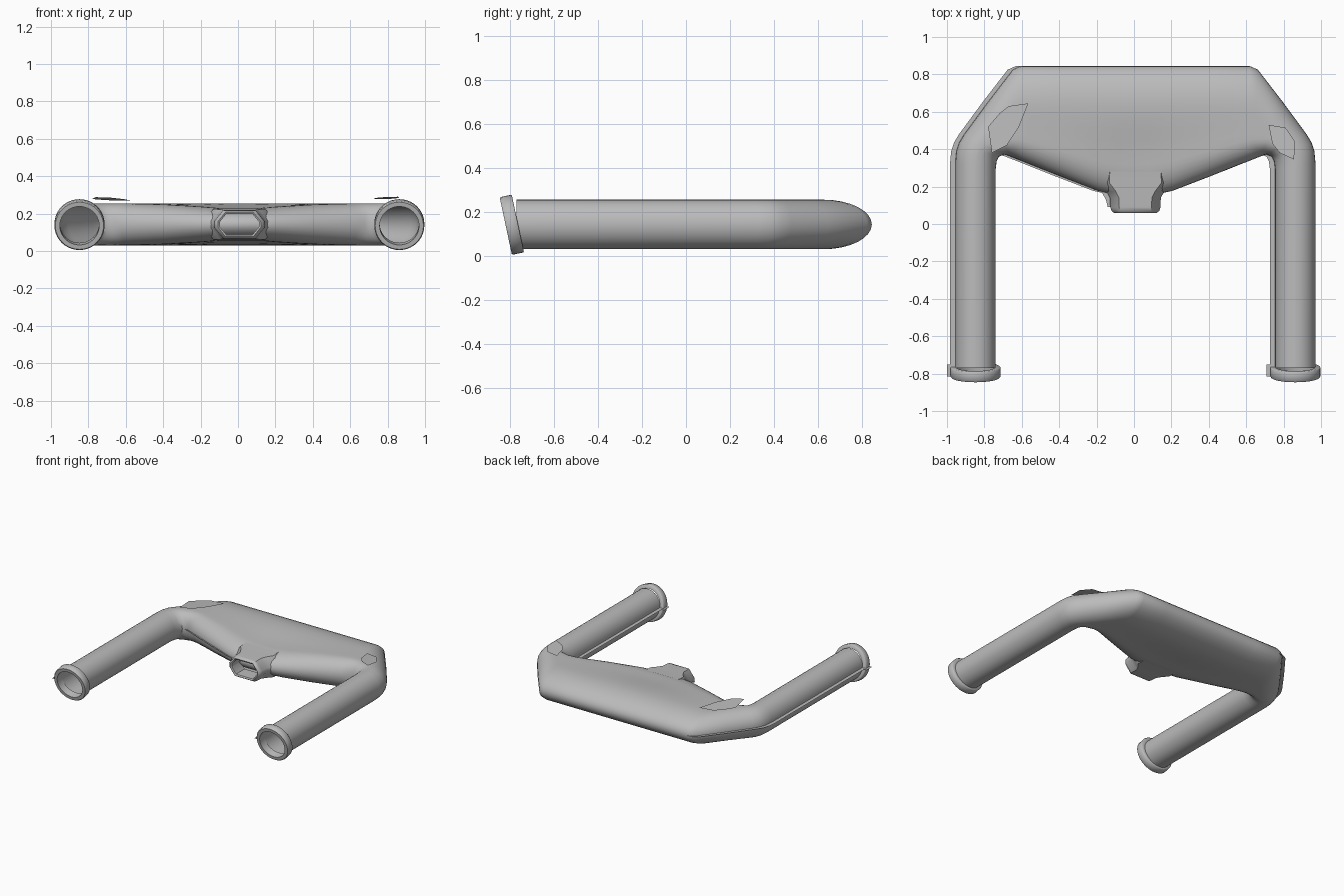
import bpy, bmesh
from math import sin, cos, pi, radians
from mathutils import Vector, Matrix

if "Cube" in bpy.data.objects:
    bpy.data.objects.remove(bpy.data.objects["Cube"])

grey = bpy.data.materials.new("plain_grey")
grey.use_nodes = True
grey.diffuse_color = (0.5, 0.5, 0.5, 1)
grey.node_tree.nodes["Principled BSDF"].inputs["Base Color"].default_value = (0.5, 0.5, 0.5, 1)

MID_X, MID_Z, HALF = 0.0075, 0.1425, 0.1125
LEG_X = 0.855


def finish(name, bm, angle=40):
    bmesh.ops.remove_doubles(bm, verts=bm.verts, dist=0.0002)
    bmesh.ops.recalc_face_normals(bm, faces=bm.faces)
    mesh = bpy.data.meshes.new(name)
    bm.to_mesh(mesh)
    bm.free()
    mesh.materials.append(grey)
    ob = bpy.data.objects.new(name, mesh)
    bpy.context.collection.objects.link(ob)
    bpy.ops.object.select_all(action="DESELECT")
    ob.select_set(True)
    bpy.context.view_layer.objects.active = ob
    bpy.ops.object.shade_smooth_by_angle(angle=radians(angle))
    return ob


def loft(name, rings, angle=40, loop=False):
    """Skin a row of closed rings, leaving the ends open unless looped."""
    bm = bmesh.new()
    rows = [[bm.verts.new(p) for p in ring] for ring in rings]
    pairs = list(zip(rows, rows[1:])) + ([(rows[-1], rows[0])] if loop else [])
    for a, b in pairs:
        for i in range(len(a)):
            j = (i + 1) % len(a)
            bm.faces.new((a[i], a[j], b[j], b[i]))
    return finish(name, bm, angle)


def sheet(name, polygons):
    bm = bmesh.new()
    for poly in polygons:
        bm.faces.new([bm.verts.new(p) for p in poly])
    return finish(name, bm)


def section(inner, outer, ri, ro, hi):
    """Rounded cross-section standing between an inner and an outer edge point."""
    a, b = Vector((*inner, MID_Z)), Vector((*outer, MID_Z))
    length = (b - a).length
    d = (b - a) / length
    ri, ro = min(ri, length * 0.49), min(ro, length * 0.49)
    top = []
    for k in range(9):
        t = k / 8 * pi / 2
        top.append((ri * (1 - cos(t)), hi * sin(t)))
    for k in range(1, 5):
        t = k / 5
        ease = t * t * (3 - 2 * t)
        top.append((ri + (length - ri - ro) * t, hi + (HALF - hi) * ease))
    for k in range(8, -1, -1):
        t = k / 8 * pi / 2
        top.append((length - ro * (1 - cos(t)), HALF * sin(t)))
    half = [a + d * s + Vector((0, 0, h)) for s, h in top]
    under = [a + d * s - Vector((0, 0, h)) for s, h in top[-2:0:-1]]
    return half + under


# Main shell: inner edge, outer edge, edge roundings, inner half height
stations = [
    ((0.7475, -0.77), (0.9625, -0.77), 0.11, 0.11, HALF),
    ((0.7475, 0.29), (0.9625, 0.33), 0.11, 0.11, HALF),
    ((0.742, 0.335), (0.957, 0.39), 0.11, 0.11, HALF),
    ((0.73, 0.36), (0.942, 0.435), 0.11, 0.12, HALF),
    ((0.70, 0.372), (0.915, 0.48), 0.11, 0.12, HALF),
    ((0.67, 0.362), (0.79, 0.65), 0.10, 0.16, HALF),
    ((0.645, 0.352), (0.655, 0.825), 0.10, 0.21, HALF),
    ((0.62, 0.342), (0.61, 0.845), 0.11, 0.22, HALF),
    ((0.40, 0.255), (0.40, 0.845), 0.14, 0.22, 0.107),
    ((0.20, 0.178), (0.20, 0.845), 0.16, 0.22, 0.095),
    ((0.08, 0.15), (0.08, 0.845), 0.17, 0.22, 0.085),
]
flip = lambda p: (-p[0], p[1])
stations += [(flip(i), flip(o), *rest) for i, o, *rest in reversed(stations)]
move = lambda p: (p[0] + MID_X, p[1])
stations = [(move(i), move(o), *rest) for i, o, *rest in stations]
loft("main_shell", [section(*s) for s in stations])

# Thin seam flange at mid height, shifted sideways from both edges
SHIFT = -0.028
strips = []
for edge in (0, 1):
    line = [s[edge] for s in stations]
    for (x0, y0), (x1, y1) in zip(line, line[1:]):
        if (x1 - x0) ** 2 + (y1 - y0) ** 2 > 0 and y0 != y1:
            strips.append([(x0, y0, MID_Z), (x1, y1, MID_Z),
                           (x1 + SHIFT, y1, MID_Z), (x0 + SHIFT, y0, MID_Z)])
for side in (-1, 1):
    cx = MID_X + side * LEG_X
    strips.append([(cx + x, y, 0.14) for x, y in
                   ((-0.153, -0.815), (-0.12, -0.815), (-0.12, -0.75), (-0.153, -0.75))])
strips.append([(x, y, MID_Z) for x, y in
               ((-0.11, 0.09), (-0.14, 0.09), (-0.15, 0.13), (-0.17, 0.165), (-0.11, 0.165))])
sheet("seam_flange", strips)

# Tilted collars on the leg ends
for side, label in ((-1, "right"), (1, "left")):
    place = (Matrix.Translation((MID_X + side * LEG_X, -0.792, 0.141))
             @ Matrix.Rotation(radians(12), 4, "X"))
    profile = [(0.105, -0.028), (0.129, -0.028), (0.134, -0.022),
               (0.134, 0.024), (0.130, 0.028), (0.105, 0.028)]
    rings = [[place @ Vector((r * cos(k * pi / 20), y, r * sin(k * pi / 20)))
              for k in range(40)] for r, y in profile]
    loft(label + "_collar", rings, 50, loop=True)


# Central neck: an open eight-sided spout flaring into the shell
def neck_ring(y, w, h):
    flat, side = w - h * 0.62, h * 0.22
    corners = [(w, side), (flat, h), (-flat, h), (-w, side),
               (-w, -side), (-flat, -h), (flat, -h), (w, -side)]
    return [(MID_X + x, y, MID_Z + z) for x, z in corners]


neck = [(0.17, 0.105, 0.056), (0.066, 0.105, 0.056), (0.06, 0.115, 0.066),
        (0.07, 0.128, 0.074), (0.09, 0.134, 0.076), (0.14, 0.136, 0.078),
        (0.175, 0.155, 0.08), (0.22, 0.19, 0.082), (0.28, 0.19, 0.086)]
loft("central_neck", [neck_ring(*n) for n in neck], 50)

# Loose flat patches hovering over the bends
right_patch = [(-0.78, 0.52), (-0.76, 0.38), (-0.68, 0.42), (-0.615, 0.52),
               (-0.565, 0.645), (-0.67, 0.63), (-0.72, 0.59)]
left_patch = [(0.72, 0.53), (0.74, 0.43), (0.78, 0.38), (0.855, 0.345),
              (0.862, 0.44), (0.81, 0.515)]
for name, pts in (("right_patch", right_patch), ("left_patch", left_patch)):
    sheet(name, [[(x, y, 0.29 - 0.07 * (y - 0.35)) for x, y in pts]])
